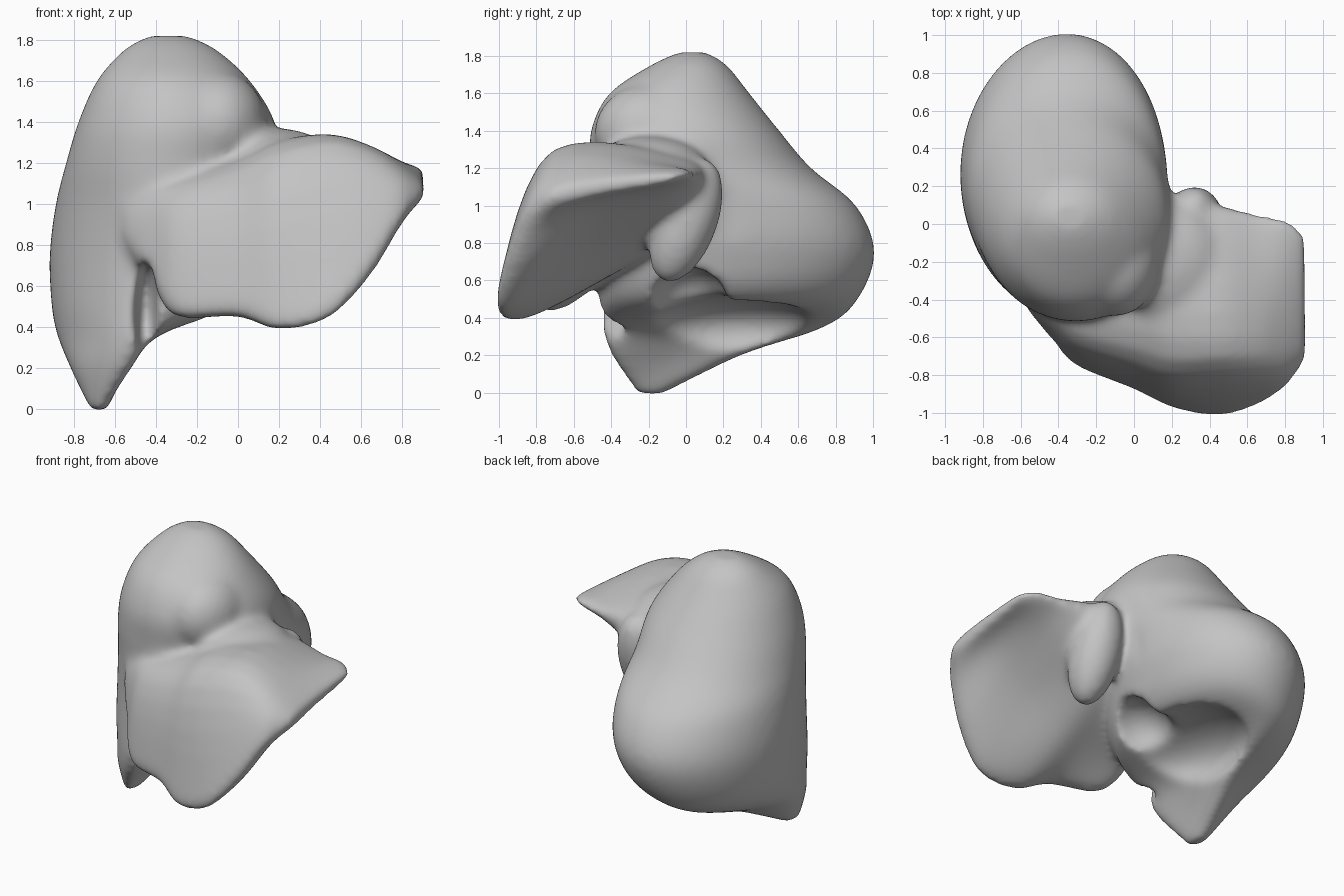
import bpy, bmesh
from math import cos, sin, tau
from mathutils import Vector, Matrix

cube = bpy.data.objects.get("Cube")
if cube:
    bpy.data.objects.remove(cube)


def spline(a, b, c, d, t):
    """Catmull-Rom blend between points b and c."""
    return 0.5 * (2 * b + (c - a) * t + (2 * a - 5 * b + 4 * c - d) * t * t
                  + (3 * b - a - 3 * c + d) * t ** 3)


def refine(points, steps, closed):
    """Resample a row of vectors along a smooth spline."""
    n = len(points)
    pick = (lambda i: points[i % n]) if closed else (lambda i: points[min(max(i, 0), n - 1)])
    out = [spline(pick(i - 1), pick(i), pick(i + 1), pick(i + 2), k / steps)
           for i in range(n if closed else n - 1) for k in range(steps)]
    return out if closed else out + [points[-1].copy()]


def loft(bm, rings, steps):
    """Skin a stack of closed rings, refined along its length, with end caps."""
    columns = [refine(list(column), steps, False) for column in zip(*rings)]
    rows = [[bm.verts.new(p) for p in row] for row in zip(*columns)]
    n = len(rows[0])
    faces = [bm.faces.new((a[i], a[(i + 1) % n], b[(i + 1) % n], b[i]))
             for a, b in zip(rows, rows[1:]) for i in range(n)]
    faces += [bm.faces.new(rows[0][::-1]), bm.faces.new(rows[-1])]
    bmesh.ops.recalc_face_normals(bm, faces=faces)


def oval(z, left, right, front, back, bend=0.0):
    """Horizontal oval ring in the given ranges; bend curls its ends inwards."""
    middle = Vector(((left + right) / 2, (front + back) / 2, z))
    width, depth = (right - left) / 2, (back - front) / 2
    angles = [k * tau / 48 for k in range(48)]
    return [middle + Vector((width * cos(a) + bend * sin(a) ** 2, depth * sin(a), 0))
            for a in angles]


def wedge(x, *pairs):
    """Upright rounded ring at x through pairs of y and z."""
    return refine([Vector((x, y, z)) for y, z in pairs], 6, True)


def ellipsoid(bm, centre, radii, tilt=0.0):
    matrix = (Matrix.Translation(centre) @ Matrix.Rotation(tilt, 4, 'X')
              @ Matrix.Diagonal((*radii, 1)))
    bmesh.ops.create_uvsphere(bm, u_segments=40, v_segments=24, radius=1, matrix=matrix)


def make_object(name, bm):
    mesh = bpy.data.meshes.new(name)
    bm.to_mesh(mesh)
    bm.free()
    obj = bpy.data.objects.new(name, mesh)
    bpy.context.collection.objects.link(obj)
    return obj


def remesh(obj):
    modifier = obj.modifiers.new("Fuse", 'REMESH')
    modifier.mode = 'VOXEL'
    modifier.voxel_size = 0.02


body = bmesh.new()

# Large lobe: stacked ovals from the low tip to the dome
loft(body, [
    oval(-.01, -.72, -.64, -.26, -.12),
    oval(.2, -.82, -.54, -.4, .3, .12),
    oval(.35, -.88, -.4, -.45, .74, .14),
    oval(.5, -.91, .02, -.47, .92, .04),
    oval(.75, -.92, .15, -.48, 1.01, .03),
    oval(1, -.89, .18, -.5, .91, .03),
    oval(1.2, -.84, .19, -.51, .67),
    oval(1.4, -.78, .18, -.51, .5),
    oval(1.6, -.69, .06, -.41, .34),
    oval(1.75, -.56, -.1, -.19, .22),
    oval(1.82, -.44, -.24, -.04, .11)], 5)

# Small lobe: wedges thinning towards the left edge
loft(body, [
    wedge(-.56, (-.38, .8), (-.46, .86), (-.38, 1.05), (0, 1), (0, .85), (-.3, .8)),
    wedge(-.42, (-.55, .6), (-.63, .7), (-.48, 1.08), (0, 1), (-.05, .8), (-.4, .7)),
    wedge(-.3, (-.66, .45), (-.75, .55), (-.58, 1.08), (.05, 1.1), (0, .8), (-.4, .62)),
    wedge(0, (-.78, .45), (-.87, .56), (-.66, 1.16), (.1, 1.2), (.05, .9), (-.45, .6)),
    wedge(.2, (-.88, .39), (-.96, .52), (-.72, 1.25), (.08, 1.24), (.06, .95), (-.45, .62)),
    wedge(.45, (-.93, .46), (-1, .57), (-.71, 1.3), (.04, 1.23), (0, 1), (-.5, .76)),
    wedge(.65, (-.88, .66), (-.95, .77), (-.7, 1.26), (0, 1.2), (-.04, 1.08), (-.5, .9)),
    wedge(.8, (-.8, .9), (-.86, .97), (-.68, 1.18), (-.03, 1.2), (-.05, 1.12), (-.5, 1.02)),
    wedge(.91, (-.66, 1.03), (-.72, 1.06), (-.6, 1.11), (-.09, 1.17), (-.11, 1.12), (-.4, 1.07))], 5)

# Rear lobule, shoulder of the dome and the saddle between the lobes
ellipsoid(body, (.32, 0, .92), (.16, .17, .35), -.35)
ellipsoid(body, (-.1, -.2, 1.39), (.24, .29, .26))
ellipsoid(body, (.18, -.2, 1.2), (.3, .32, .17))

organ = make_object("organ_body", body)
remesh(organ)

# Hollows: rear groove, underside hollow, central recess, front notch
hollows = bmesh.new()
ellipsoid(hollows, (.22, .25, .75), (.06, .09, .48))
ellipsoid(hollows, (-.2, .25, .32), (.34, .48, .2))
ellipsoid(hollows, (0, .02, .48), (.25, .2, .2))
ellipsoid(hollows, (-.45, -.54, .46), (.06, .26, .27))
cutter = make_object("hollow_cutter", hollows)
remesh(cutter)
cutter.hide_render = True
cut = organ.modifiers.new("Hollows", 'BOOLEAN')
cut.operation = 'DIFFERENCE'
cut.object = cutter
remesh(organ)
soften = organ.modifiers.new("Soften", 'SMOOTH')
soften.factor = 0.5
soften.iterations = 22

# Bake the modifiers and drop the cutter
bpy.context.view_layer.update()
graph = bpy.context.evaluated_depsgraph_get()
baked = bpy.data.meshes.new_from_object(organ.evaluated_get(graph))
organ.modifiers.clear()
organ.data = baked
bpy.data.objects.remove(cutter)
baked.shade_smooth()

# Single plain grey
grey = bpy.data.materials.new("soft_grey")
grey.use_nodes = True
colour = (.55, .55, .55, 1)
grey.diffuse_color = colour
grey.node_tree.nodes["Principled BSDF"].inputs["Base Color"].default_value = colour
baked.materials.clear()
baked.materials.append(grey)
